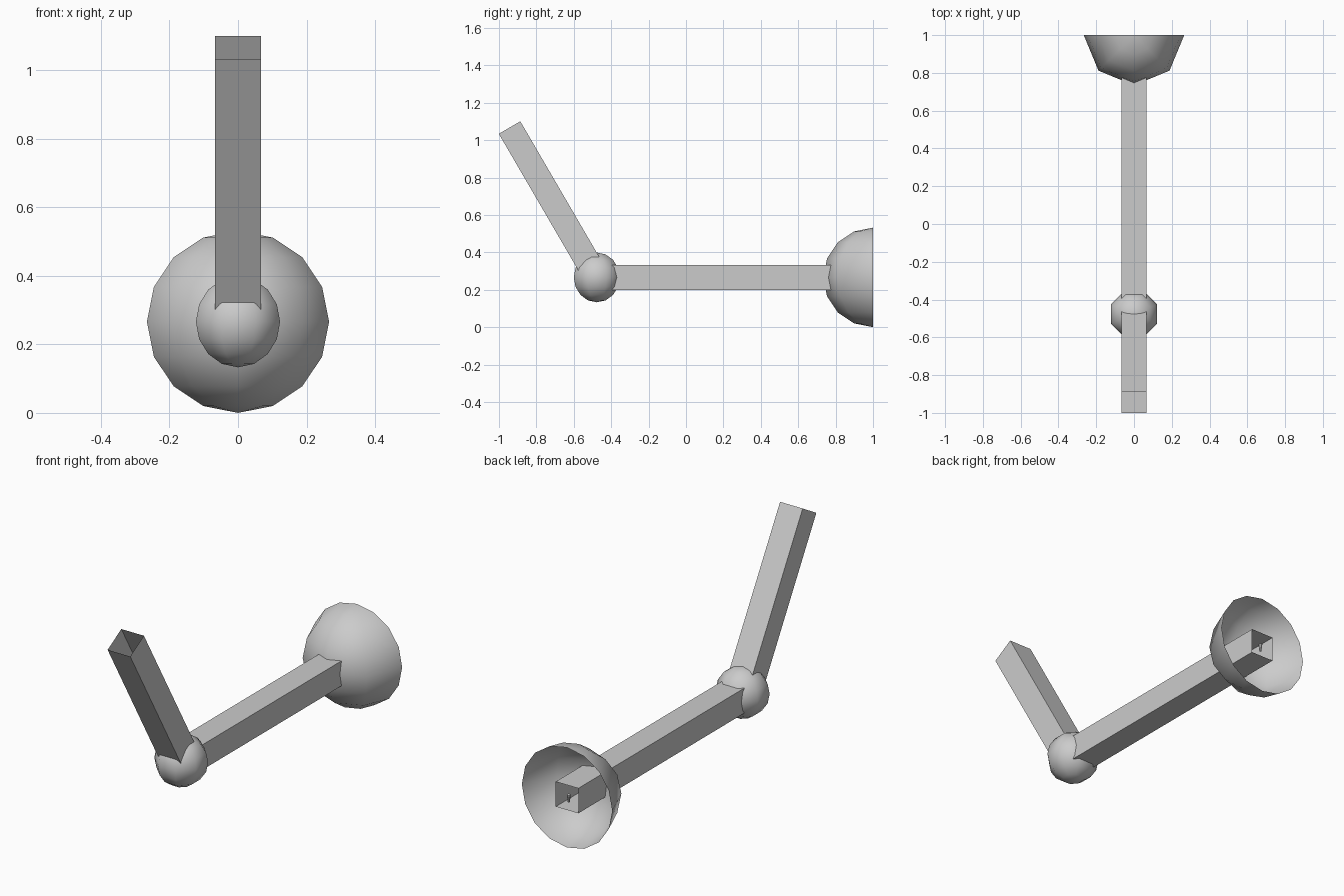
import bpy, bmesh, math
from mathutils import Matrix, Vector

if "Cube" in bpy.data.objects:
    bpy.data.objects.remove(bpy.data.objects["Cube"])

R = 0.133                      # joint radius, also the tube width
PIVOT = Vector((0, -0.477, 2 * R))


def make_object(name, bm, smooth=False):
    bmesh.ops.recalc_face_normals(bm, faces=bm.faces)
    mesh = bpy.data.meshes.new(name)
    bm.to_mesh(mesh)
    bm.free()
    for p in mesh.polygons:
        p.use_smooth = smooth
    ob = bpy.data.objects.new(name, mesh)
    bpy.context.collection.objects.link(ob)
    return ob


def sphere(name, radius, centre, turn=0.0, half=False):
    bm = bmesh.new()
    bmesh.ops.create_uvsphere(bm, u_segments=8, v_segments=8, radius=radius,
                              matrix=Matrix.Rotation(turn, 4, 'Z'))
    if half:                   # keep the front half as an open bowl
        geom = bm.verts[:] + bm.edges[:] + bm.faces[:]
        bmesh.ops.bisect_plane(bm, geom=geom, dist=1e-4, plane_co=(0, 0, 0),
                               plane_no=(0, 1, 0), clear_outer=True)
    ob = make_object(name, bm, smooth=True)
    ob.location = centre
    return ob


def tube(name, length, tilt):
    """Open square tube running from the pivot along its local z."""
    bm = bmesh.new()
    bmesh.ops.create_cube(bm, size=1, matrix=Matrix.Translation((0, 0, length / 2))
                          @ Matrix.Diagonal((R, R, length, 1)))
    ends = [f for f in bm.faces if abs(f.normal.z) > 0.9]
    bmesh.ops.delete(bm, geom=ends, context='FACES_ONLY')
    ob = make_object(name, bm)
    ob.location = PIVOT
    ob.rotation_euler.x = tilt
    return ob


# Round parts
sphere("dome", 2 * R, (0, 1, 2 * R), half=True)
sphere("joint", R, PIVOT, turn=math.pi / 8)

# Square arms
tube("long_arm", 1 - PIVOT.y, math.radians(-90))
tube("upright_arm", 0.927, math.radians(30.2))

# Tiny pin inside the open end of the long arm
bm = bmesh.new()
bmesh.ops.create_cone(bm, cap_ends=True, segments=8, radius1=0.005,
                      radius2=0.01, depth=0.04)
make_object("pin", bm).location = (0, 0.985, 2 * R - 0.01)
